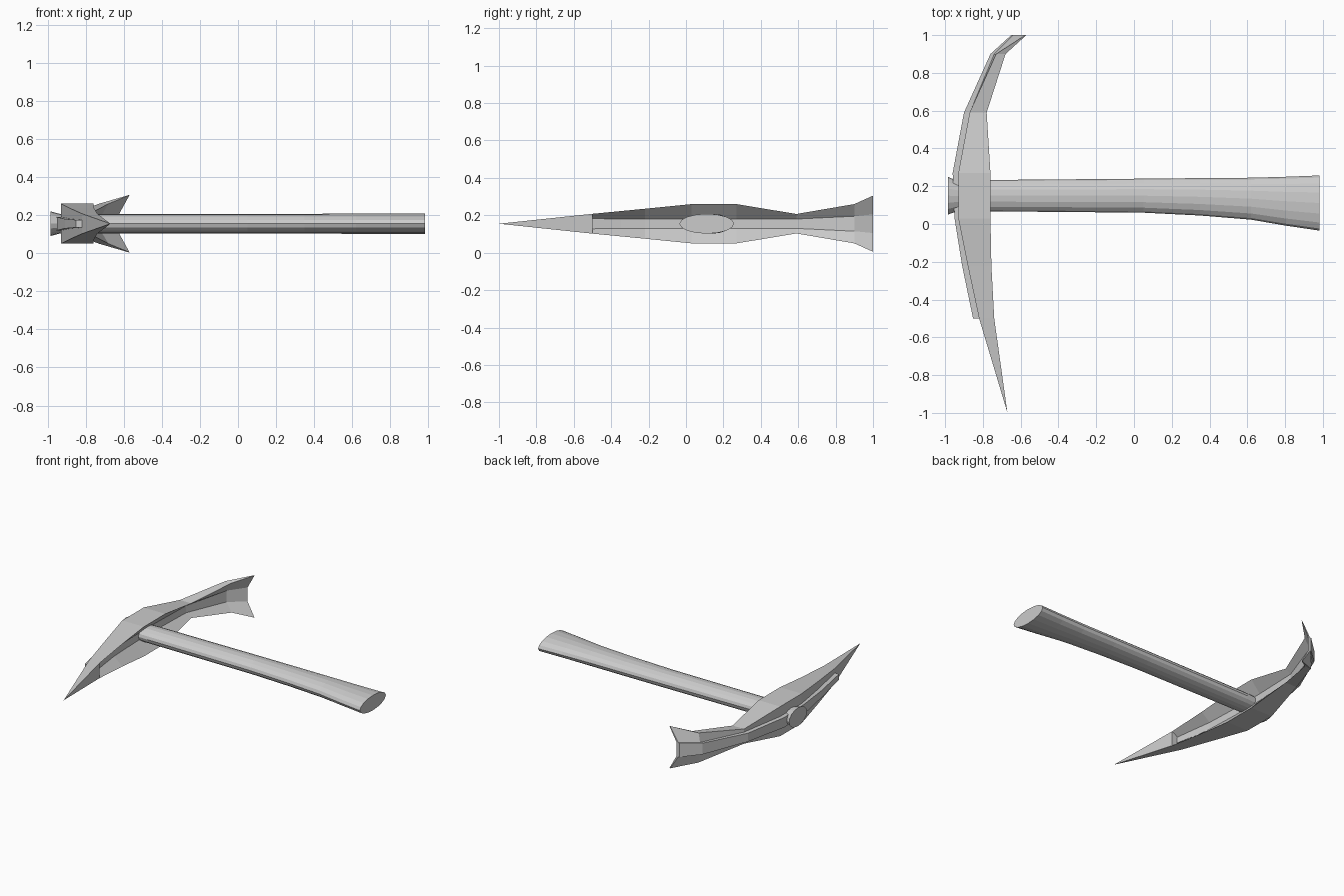
import bpy, bmesh, math

if "Cube" in bpy.data.objects:
    bpy.data.objects.remove(bpy.data.objects["Cube"], do_unlink=True)

MID = 0.155  # height of the mirror plane

grey = bpy.data.materials.new("plain grey")
grey.use_nodes = True
colour = (0.6, 0.6, 0.6, 1)
grey.diffuse_color = colour
grey.node_tree.nodes["Principled BSDF"].inputs["Base Color"].default_value = colour


def loft(name, rings, apex=None):
    """Skin a list of equal-length rings; cap the ends or close on an apex."""
    bm = bmesh.new()
    loops = [[bm.verts.new(p) for p in ring] for ring in rings]
    n = len(loops[0])
    for a, b in zip(loops, loops[1:]):
        for i in range(n):
            j = (i + 1) % n
            bm.faces.new((a[i], a[j], b[j], b[i]))
    bm.faces.new(loops[0])
    if apex:
        tip = bm.verts.new(apex)
        for i in range(n):
            bm.faces.new((loops[-1][i], loops[-1][(i + 1) % n], tip))
    else:
        bm.faces.new(loops[-1])
    bmesh.ops.recalc_face_normals(bm, faces=bm.faces)
    mesh = bpy.data.meshes.new(name)
    bm.to_mesh(mesh)
    bm.free()
    mesh.materials.append(grey)
    obj = bpy.data.objects.new(name, mesh)
    bpy.context.collection.objects.link(obj)
    return obj


def mirrored(y, half):
    """Ring from (x, height) pairs of the upper half, mirrored below."""
    return ([(x, y, MID + h) for x, h in half]
            + [(x, y, MID - h) for x, h in reversed(half)])


# Head stations: y, half height, outer x, inner x, groove x, groove half height,
# outer middle x, rib outer x, rib half height
stations = [
    (-0.50, 0.053, -0.82, -0.74, -0.785, 0.027, -0.82, -0.852, 0.02),
    (-0.22, 0.080, -0.88, -0.755, -0.82, 0.025, -0.88, -0.91, 0.025),
    (0.03, 0.105, -0.93, -0.76, -0.83, 0.025, -0.93, -0.95, 0.035),
    (0.27, 0.105, -0.93, -0.76, -0.83, 0.025, -0.93, -0.96, 0.035),
    (0.59, 0.052, -0.87, -0.78, -0.82, 0.025, -0.87, -0.90, 0.03),
    (0.90, 0.105, -0.73, -0.68, -0.72, 0.04, -0.74, -0.76, 0.04),
    (1.00, 0.150, -0.575, -0.57, -0.625, 0.05, -0.64, -0.65, 0.05),
]

# Grooved head body, flaring to a forked blade
loft("head_body", [
    mirrored(y, [(xm, gh), (xo, h), (xi, h), (xg, gh)])
    for y, h, xo, xi, xg, gh, xm, xr, rh in stations])

# Solid pointed end
y, h, xo, xi = stations[0][:4]
loft("pointed_tip", [mirrored(y, [(xo, h), (xi, h)])], apex=(-0.67, -1.0, MID))

# Rib along the outer back of the head, showing in the groove near the point
rib = []
for k, (y, h, xo, xi, xg, gh, xm, xr, rh) in enumerate(stations):
    inner = xg + 0.006 if k == 0 else xg - 0.005
    rib.append(mirrored(y, [(xr, rh), (inner, rh)]))
loft("back_rib", rib)

# Oval handle: x, lowest y, highest y, half height
handle = [
    (-0.985, 0.05, 0.25, 0.065),
    (-0.93, 0.07, 0.225, 0.05),
    (-0.76, 0.067, 0.233, 0.052),
    (0.05, 0.06, 0.24, 0.052),
    (0.35, 0.045, 0.243, 0.052),
    (0.62, 0.023, 0.245, 0.053),
    (0.80, -0.008, 0.25, 0.053),
    (0.982, -0.035, 0.257, 0.053),
]
SIDES = 16
rings = []
for x, y0, y1, hz in handle:
    ring = []
    for i in range(SIDES):
        a = 2 * math.pi * i / SIDES
        ring.append((x, (y0 + y1) / 2 + (y1 - y0) / 2 * math.cos(a),
                     MID + hz * math.sin(a)))
    rings.append(ring)
loft("handle", rings)
